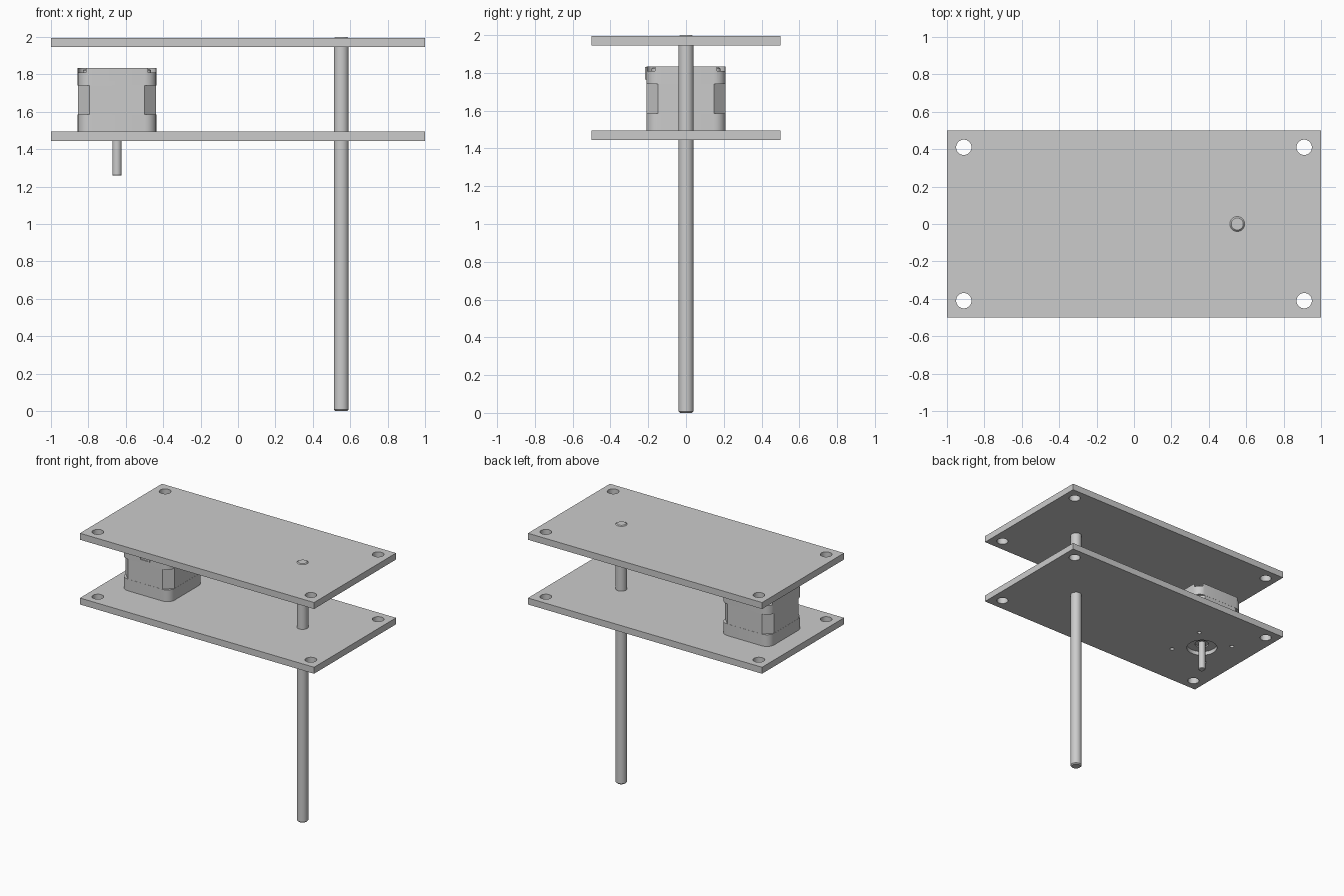
import bpy, bmesh, math
from mathutils import Matrix

if "Cube" in bpy.data.objects:
    bpy.data.objects.remove(bpy.data.objects["Cube"])

MX = -0.647          # motor axis
ROD_X = 0.552        # rod axis
SIGNS = [(sx, sy) for sx in (-1, 1) for sy in (-1, 1)]


def finish(bm, name, smooth=True):
    bmesh.ops.recalc_face_normals(bm, faces=bm.faces)
    me = bpy.data.meshes.new(name)
    bm.to_mesh(me)
    bm.free()
    ob = bpy.data.objects.new(name, me)
    bpy.context.collection.objects.link(ob)
    if smooth:
        activate(ob)
        bpy.ops.object.shade_smooth_by_angle(angle=math.radians(30))
    return ob


def activate(ob):
    bpy.ops.object.select_all(action='DESELECT')
    ob.select_set(True)
    bpy.context.view_layer.objects.active = ob


def box(name, x0, x1, y0, y1, z0, z1):
    bm = bmesh.new()
    bmesh.ops.create_cube(bm, size=1)
    for v in bm.verts:
        v.co = ((x0 + x1) / 2 + v.co.x * (x1 - x0),
                (y0 + y1) / 2 + v.co.y * (y1 - y0),
                (z0 + z1) / 2 + v.co.z * (z1 - z0))
    return finish(bm, name, False)


def lathe(name, x, y, rings, seg=48):
    """Closed round part from (radius, z) rings."""
    bm = bmesh.new()
    loops = [[bm.verts.new((x + r * math.cos(2 * math.pi * i / seg),
                            y + r * math.sin(2 * math.pi * i / seg), z))
              for i in range(seg)] for r, z in rings]
    for a, b in zip(loops, loops[1:]):
        for i in range(seg):
            j = (i + 1) % seg
            bm.faces.new((a[i], a[j], b[j], b[i]))
    bm.faces.new(loops[0])
    bm.faces.new(loops[-1])
    return finish(bm, name)


def rounded_block(name, half, corner, seg, z0, z1):
    """Square motor section with cut (seg=1) or rounded corners."""
    bm = bmesh.new()
    bmesh.ops.create_cube(bm, size=1)
    for v in bm.verts:
        v.co = (MX + v.co.x * 2 * half, v.co.y * 2 * half, z1 if v.co.z > 0 else z0)
    upright = [e for e in bm.edges if abs(e.verts[0].co.z - e.verts[1].co.z) > 1e-4]
    bmesh.ops.bevel(bm, geom=upright, offset=corner, segments=seg, profile=0.5,
                    affect='EDGES')
    return finish(bm, name)


def cut(ob, cutters):
    for c in cutters:
        m = ob.modifiers.new("cut", 'BOOLEAN')
        m.operation, m.solver, m.object = 'DIFFERENCE', 'EXACT', c
        activate(ob)
        bpy.ops.object.modifier_apply(modifier=m.name)
        bpy.data.objects.remove(c)


def plate(name, top, extra=()):
    ob = box(name, -1, 1, -0.5, 0.5, top - 0.05, top)
    holes = [(sx * 0.91, sy * 0.41, 0.041) for sx, sy in SIGNS]
    holes += [(ROD_X, 0, 0.04)] + list(extra)
    cut(ob, [lathe("cutter", x, y, [(r, top - 0.1), (r, top + 0.1)]) for x, y, r in holes])
    activate(ob)
    bpy.ops.object.shade_smooth_by_angle(angle=math.radians(30))


# Plates: the lower one also carries the motor opening and its screw holes
plate("top_plate", 1.995)
plate("lower_plate", 1.495,
      [(MX, 0, 0.11)] + [(MX + sx * 0.155, sy * 0.155, 0.015) for sx, sy in SIGNS])

# Long rod with chamfered ends
lathe("guide_rod", ROD_X, 0,
      [(0.032, 0), (0.04, 0.008), (0.04, 1.992), (0.032, 2.0)])

# Motor: front cap, core and rear cap
rounded_block("motor_front_cap", 0.21, 0.062, 6, 1.495, 1.585)
rounded_block("motor_core", 0.209, 0.062, 1, 1.585, 1.74)
rear = rounded_block("motor_rear_cap", 0.21, 0.062, 6, 1.74, 1.835)
cut(rear, [lathe("cutter", MX + sx * 0.16, sy * 0.16, [(0.048, 1.81), (0.048, 1.9)])
           for sx, sy in SIGNS])
activate(rear)
bpy.ops.object.shade_smooth_by_angle(angle=math.radians(30))

# Screws in the rear cap recesses
for sx, sy in SIGNS:
    lathe("motor_screw", MX + sx * 0.155, sy * 0.155,
          [(0.028, 1.805), (0.028, 1.822), (0.02, 1.83)], 24)

# Pilot boss and shaft below the motor
lathe("motor_boss", MX, 0, [(0.109, 1.5), (0.109, 1.475), (0.05, 1.475), (0.05, 1.485)])
lathe("motor_shaft", MX, 0, [(0.025, 1.5), (0.025, 1.263), (0.021, 1.258)], 32)

# Cable socket with four pins on the front face
socket = box("cable_socket", MX - 0.043, MX + 0.043, -0.217, -0.2, 1.765, 1.832)
cut(socket, [box("cutter", MX - 0.032, MX + 0.032, -0.23, -0.211, 1.77, 1.818)])
for sx, sz in SIGNS:
    px, pz = MX + sx * 0.01, 1.794 + sz * 0.009
    box("socket_pin", px - 0.004, px + 0.004, -0.216, -0.208, pz - 0.004, pz + 0.004)
